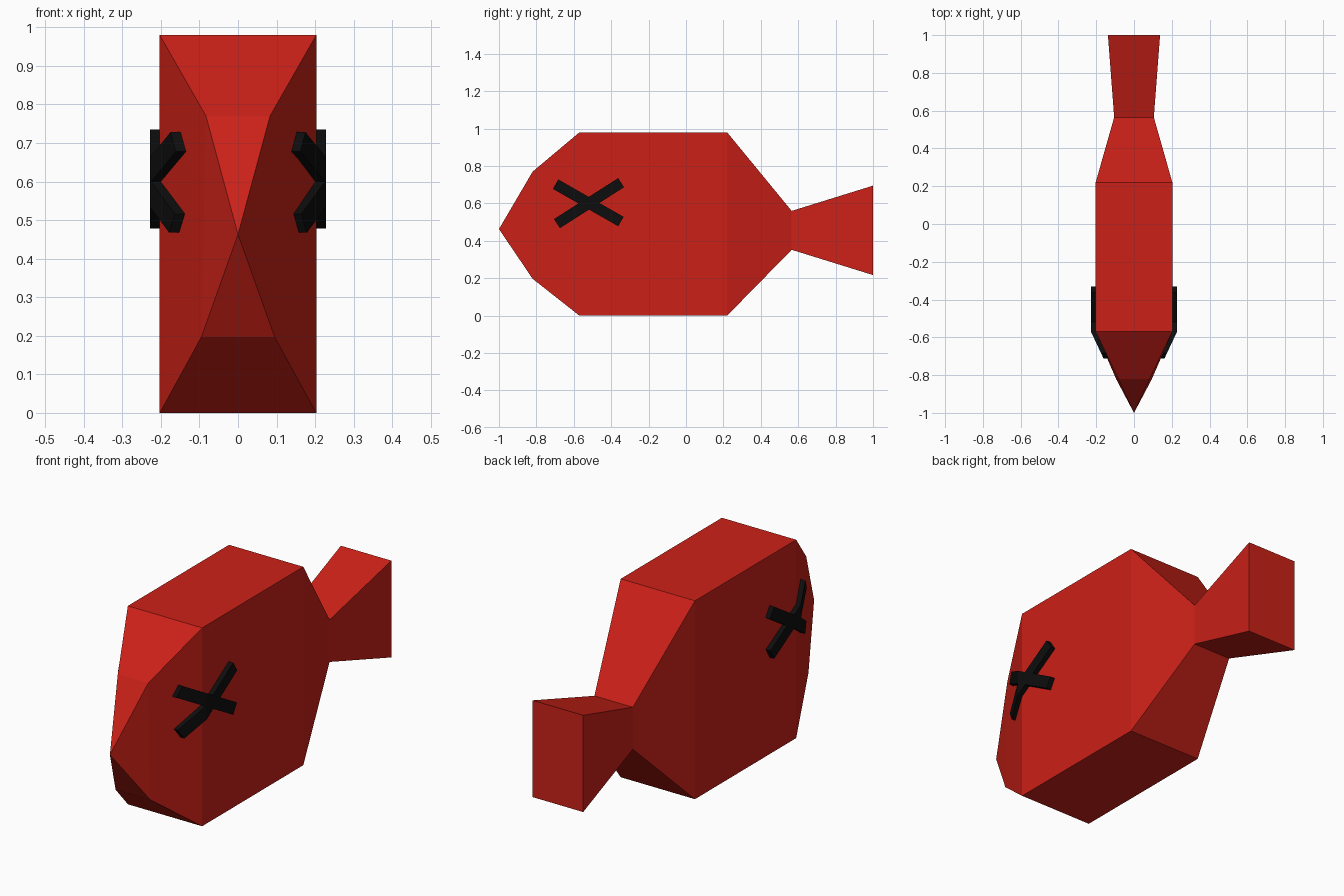
import bpy, bmesh
from math import atan2
from mathutils import Matrix, Vector

if "Cube" in bpy.data.objects:
    bpy.data.objects.remove(bpy.data.objects["Cube"])


def material(name, color):
    m = bpy.data.materials.new(name)
    m.diffuse_color = color
    m.use_nodes = True
    m.node_tree.nodes["Principled BSDF"].inputs["Base Color"].default_value = m.diffuse_color
    return m


def finish(bm, name, mat):
    bmesh.ops.recalc_face_normals(bm, faces=bm.faces)
    mesh = bpy.data.meshes.new(name)
    bm.to_mesh(mesh)
    bm.free()
    mesh.materials.append(mat)
    ob = bpy.data.objects.new(name, mesh)
    bpy.context.collection.objects.link(ob)
    return ob


red = material("red", (0.6, 0.015, 0.009, 1))
black = material("black", (0.004, 0.004, 0.004, 1))

# Fish body: rectangular sections (y, bottom half width, top half width, bottom z, top z)
sections = [
    (-0.82, 0.095, 0.083, 0.197, 0.77),
    (-0.57, 0.203, 0.203, 0.0, 0.98),
    (0.22, 0.203, 0.203, 0.0, 0.98),
    (0.565, 0.105, 0.105, 0.352, 0.56),
    (1.0, 0.138, 0.138, 0.217, 0.695),
]
bm = bmesh.new()
tip = bm.verts.new((0, -1, 0.463))
rings = [[bm.verts.new(p) for p in ((-b, y, lo), (b, y, lo), (t, y, hi), (-t, y, hi))]
         for y, b, t, lo, hi in sections]
for i in range(4):
    j = (i + 1) % 4
    bm.faces.new((tip, rings[0][j], rings[0][i]))
    for r, s in zip(rings, rings[1:]):
        bm.faces.new((r[i], r[j], s[j], s[i]))
bm.faces.new(rings[-1])
finish(bm, "fish_body", red)


# Crossed eye bars, folded along the edge where the head starts to narrow
def eye_bar(name, start, end, side):
    a, b = Vector((0, *start)), Vector((0, *end))
    d = b - a
    x0, x1 = 0.19, 0.228
    bm = bmesh.new()
    bmesh.ops.create_cube(bm, size=1, matrix=(
        Matrix.Translation((a + b) / 2 + Vector(((x0 + x1) / 2, 0, 0)))
        @ Matrix.Rotation(atan2(d.z, d.y), 4, 'X')
        @ Matrix.Diagonal((x1 - x0, d.length, 0.058, 1))))
    bmesh.ops.bisect_plane(bm, geom=bm.verts[:] + bm.edges[:] + bm.faces[:],
                           plane_co=(0, -0.57, 0), plane_no=(0, 1, 0))
    for v in bm.verts:
        v.co.x += 0.47 * min(0, v.co.y + 0.57)
        v.co.x *= side
    finish(bm, name, black)


for side, label in ((1, "right"), (-1, "left")):
    eye_bar(f"eye_bar_falling_{label}", (-0.697, 0.703), (-0.348, 0.503), side)
    eye_bar(f"eye_bar_rising_{label}", (-0.69, 0.492), (-0.347, 0.711), side)
